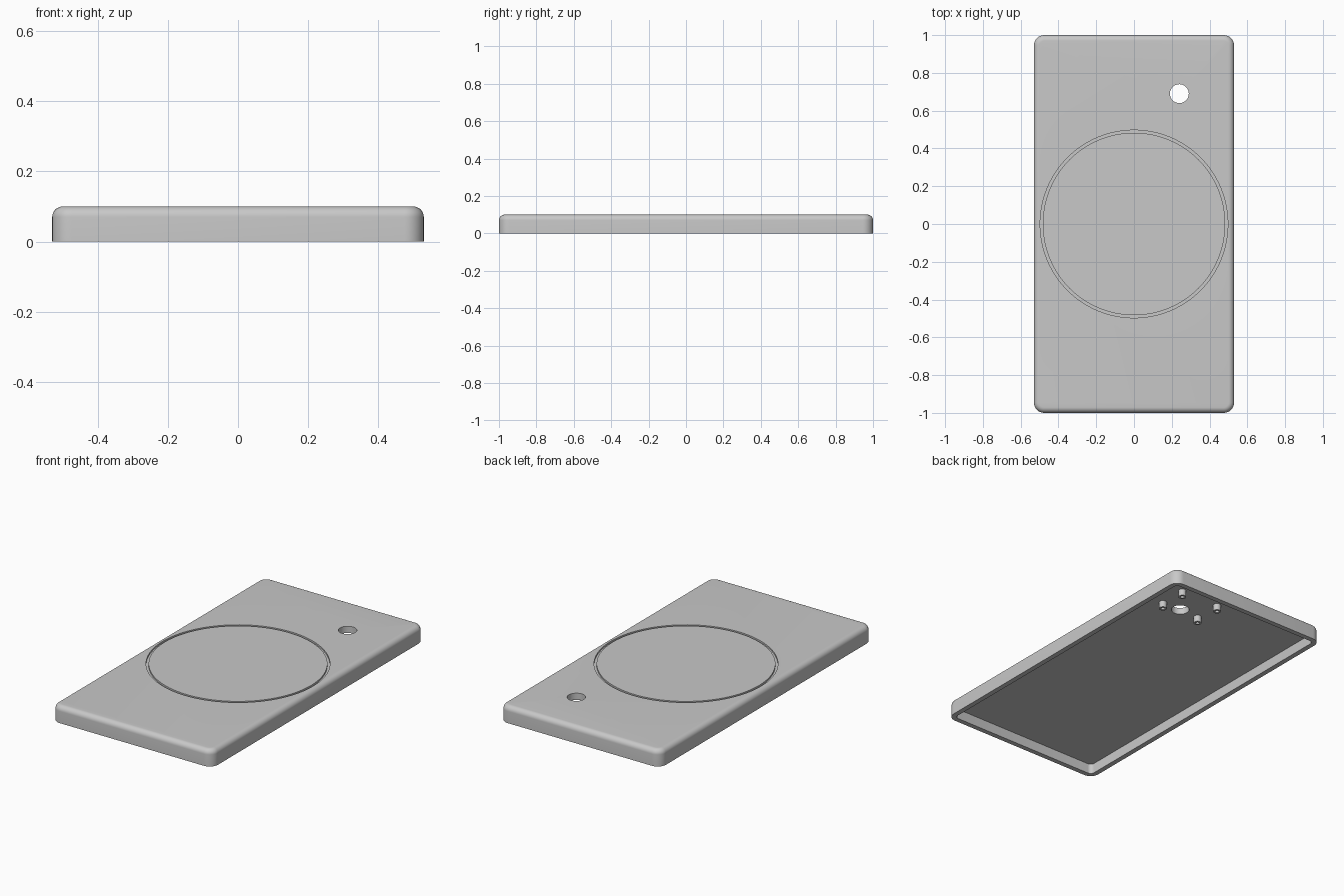
import bpy, bmesh, math

if "Cube" in bpy.data.objects:
    bpy.data.objects.remove(bpy.data.objects["Cube"])

grey = bpy.data.materials.new("plain grey")
grey.diffuse_color = (0.58, 0.58, 0.58, 1)
grey.use_nodes = True
grey.node_tree.nodes["Principled BSDF"].inputs["Base Color"].default_value = grey.diffuse_color

W, L, H = 0.53, 1.0, 0.10          # half width, half length, height
CORNER, ROUND, WALL, CEIL = 0.055, 0.03, 0.03, 0.06
HOLE = (0.24, 0.69)


def make(name, loops, cap=True, close=False, loc=(0, 0, 0)):
    """Skin a stack of equal-length point loops into one object."""
    bm = bmesh.new()
    rows = [[bm.verts.new(p) for p in loop] for loop in loops]
    pairs = list(zip(rows, rows[1:])) + ([(rows[-1], rows[0])] if close else [])
    for a, b in pairs:
        for i in range(len(a)):
            j = (i + 1) % len(a)
            bm.faces.new((a[i], a[j], b[j], b[i]))
    if cap and not close:
        bm.faces.new(rows[0][::-1])
        bm.faces.new(rows[-1])
    bmesh.ops.recalc_face_normals(bm, faces=bm.faces)
    me = bpy.data.meshes.new(name)
    bm.to_mesh(me)
    bm.free()
    me.materials.append(grey)
    ob = bpy.data.objects.new(name, me)
    ob.location = loc
    bpy.context.collection.objects.link(ob)
    return ob


def rounded_rect(inset, z, steps=8):
    r = max(CORNER - inset, 0.015)
    cx, cy = W - inset - r, L - inset - r
    pts = []
    for k, (sx, sy) in enumerate(((1, 1), (-1, 1), (-1, -1), (1, -1))):
        for s in range(steps + 1):
            a = math.pi / 2 * (k + s / steps)
            pts.append((sx * cx + r * math.cos(a), sy * cy + r * math.sin(a), z))
    return pts


def circle(r, z, n):
    return [(r * math.cos(math.tau * i / n), r * math.sin(math.tau * i / n), z)
            for i in range(n)]


def smooth(ob):
    bpy.ops.object.select_all(action='DESELECT')
    ob.select_set(True)
    bpy.context.view_layer.objects.active = ob
    bpy.ops.object.shade_smooth_by_angle(angle=math.radians(30))


def cut(ob, cutter):
    mod = ob.modifiers.new("cut", 'BOOLEAN')
    mod.operation = 'DIFFERENCE'
    mod.solver = 'EXACT'
    mod.object = cutter
    bpy.context.view_layer.objects.active = ob
    bpy.ops.object.modifier_apply(modifier=mod.name)
    bpy.data.objects.remove(cutter)


# Hollow cover: inside ceiling, inner wall, rim, outer wall, rounded top edge
loops = [rounded_rect(WALL, CEIL), rounded_rect(WALL, 0), rounded_rect(0, 0)]
for s in range(9):
    a = math.pi / 2 * s / 8
    loops.append(rounded_rect(ROUND * (1 - math.cos(a)),
                              H - ROUND + ROUND * math.sin(a)))
cover = make("cover", loops)

# Round opening through the top
cut(cover, make("opening_cutter", [circle(0.05, -0.1, 48), circle(0.05, 0.2, 48)],
                loc=(*HOLE, 0)))

# Thin circular groove on the top
cut(cover, make("groove_cutter",
                [circle(r, z, 96) for r, z in ((0.483, H - 0.01), (0.497, H - 0.01),
                                               (0.497, H + 0.02), (0.483, H + 0.02))],
                close=True))
smooth(cover)

# Four hollow mounting posts under the top
for i, dx in enumerate((-0.127, 0.127)):
    for j, dy in enumerate((0, 0.17)):
        post = make(f"mounting_post_{i * 2 + j + 1}",
                    [circle(0.022, CEIL + 0.005, 24), circle(0.022, 0.02, 24),
                     circle(0.011, 0.02, 24), circle(0.011, 0.05, 24)],
                    loc=(HOLE[0] + dx, HOLE[1] + dy, 0))
        smooth(post)
